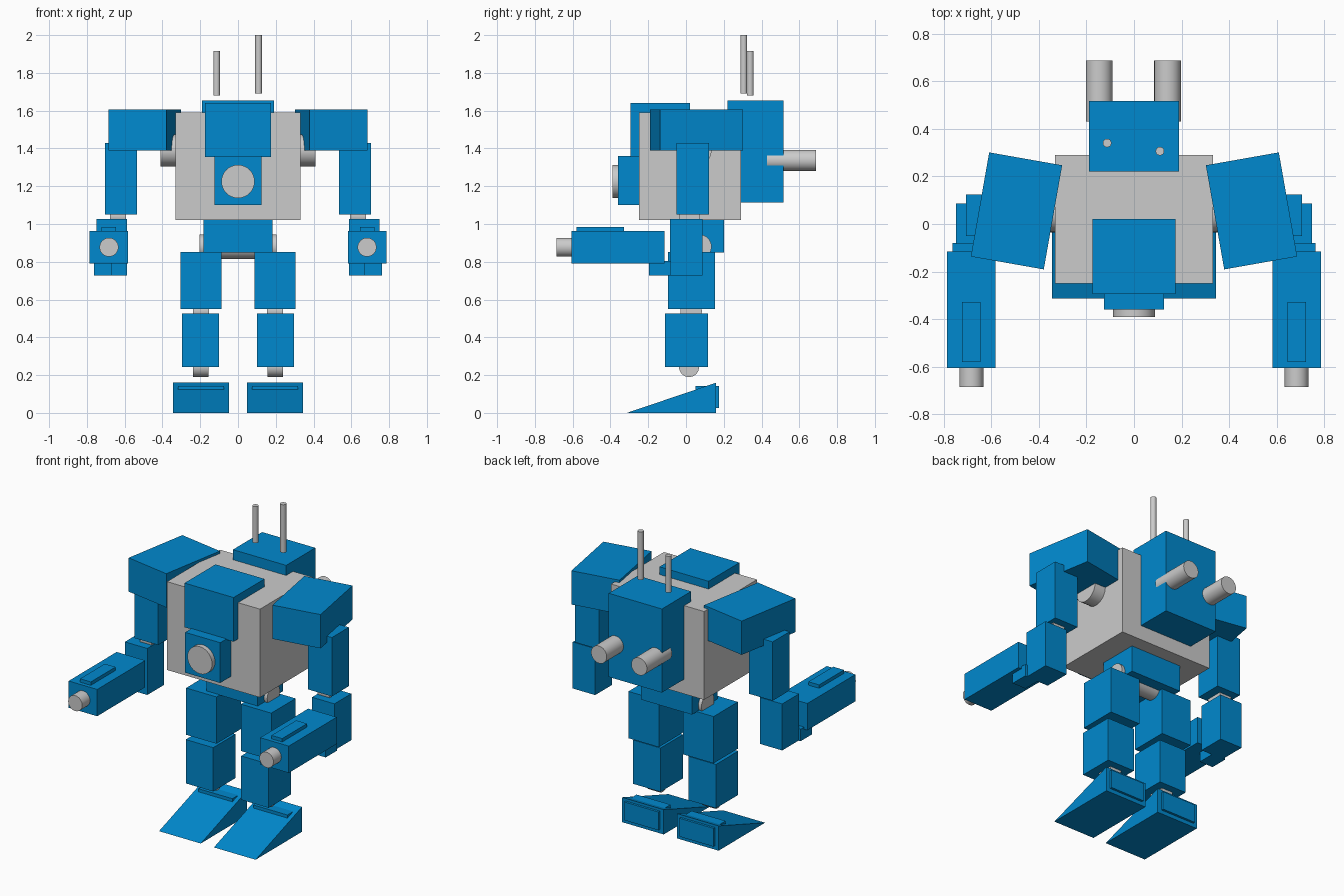
import bpy, bmesh
from math import radians
from mathutils import Matrix, Vector

if "Cube" in bpy.data.objects:
    bpy.data.objects.remove(bpy.data.objects["Cube"])

blue = bpy.data.materials.new("blue_paint")
blue.diffuse_color = (0.0, 0.25, 0.62, 1)
blue.use_nodes = True
blue.node_tree.nodes["Principled BSDF"].inputs["Base Color"].default_value = blue.diffuse_color


def finish(name, bm, mat=None):
    bmesh.ops.recalc_face_normals(bm, faces=bm.faces)
    mesh = bpy.data.meshes.new(name)
    bm.to_mesh(mesh)
    bm.free()
    ob = bpy.data.objects.new(name, mesh)
    bpy.context.collection.objects.link(ob)
    if mat:
        mesh.materials.append(mat)
    return ob


def box(name, x, y, z, mat=blue, turn=0):
    """Box from (min, max) ranges, turned about its own vertical axis."""
    lo, hi = Vector((x[0], y[0], z[0])), Vector((x[1], y[1], z[1]))
    bm = bmesh.new()
    bmesh.ops.create_cube(bm, size=1, matrix=Matrix.Diagonal((*(hi - lo), 1)))
    ob = finish(name, bm, mat)
    ob.location = (lo + hi) / 2
    ob.rotation_euler.z = radians(turn)
    return ob


def rod(name, a, b, r, sides=32):
    """Grey cylinder between two points."""
    a, b = Vector(a), Vector(b)
    bm = bmesh.new()
    bmesh.ops.create_cone(bm, cap_ends=True, segments=sides, radius1=r, radius2=r, depth=(b - a).length)
    ob = finish(name, bm)
    ob.location = (a + b) / 2
    ob.rotation_euler = (b - a).to_track_quat('Z', 'Y').to_euler()
    bpy.ops.object.select_all(action='DESELECT')
    ob.select_set(True)
    bpy.context.view_layer.objects.active = ob
    bpy.ops.object.shade_smooth_by_angle()
    return ob


def wedge(name, x, profile):
    """Side profile (y, z) extruded across x."""
    bm = bmesh.new()
    face = bm.faces.new([bm.verts.new((x[0], y, z)) for y, z in profile])
    ext = bmesh.ops.extrude_face_region(bm, geom=[face], use_keep_orig=True)
    verts = [v for v in ext["geom"] if isinstance(v, bmesh.types.BMVert)]
    bmesh.ops.translate(bm, verts=verts, vec=(x[1] - x[0], 0, 0))
    return finish(name, bm, blue)


# Body, head and chest lamp
box("torso", (-.332, .332), (-.25, .29), (1.02, 1.59), None)
box("head", (-.175, .175), (-.295, .02), (1.355, 1.64))
box("chest_plate", (-.125, .125), (-.36, -.24), (1.10, 1.36))
rod("chest_lamp", (0, -.39, 1.225), (0, -.35, 1.225), .088)
box("pelvis", (-.183, .183), (-.06, .20), (.85, 1.022))
rod("hip_axle", (-.205, .07, .88), (.205, .07, .88), .065)

# Backpack with exhausts and antennas
box("backpack", (-.19, .19), (.22, .517), (1.115, 1.655))
for side, x in (("left", -.146), ("right", .141)):
    rod("exhaust_" + side, (x, .43, 1.337), (x, .687, 1.337), .056)
rod("antenna_short", (-.113, .34, 1.68), (-.113, .34, 1.915), .018, 24)
rod("antenna_long", (.109, .306, 1.69), (.109, .306, 2.0), .018, 24)

for side, s in (("left", -1), ("right", 1)):
    def span(a, b):
        return tuple(sorted((s * a, s * b)))

    def part(name, x, y, z, turn=0):
        return box(f"{name}_{side}", span(*x), y, z, blue, s * turn)

    def axle(name, x, y, z, r):
        return rod(f"{name}_{side}", (s * x[0], y, z), (s * x[1], y, z), r)

    # Arm
    axle("shoulder_axle", (.30, .41), .05, 1.39, .085)
    part("shoulder_pad", (.338, .649), (-.167, .277), (1.388, 1.606), 10)
    part("upper_arm", (.535, .705), (-.05, .123), (1.05, 1.43))
    axle("elbow", (.593, .677), .02, 1.04, .055)
    part("forearm", (.588, .748), (-.085, .087), (.727, 1.027))

    # Forearm gun
    part("gun_bracket", (.666, .763), (-.195, -.08), (.727, .805))
    part("gun_body", (.582, .786), (-.605, -.115), (.79, .963))
    part("gun_sight", (.645, .722), (-.58, -.327), (.95, .985))
    rod("gun_muzzle_" + side, (s * .683, -.685, .877), (s * .683, -.59, .877), .05)

    # Leg
    part("thigh", (.087, .304), (-.095, .153), (.55, .852))
    axle("knee", (.153, .238), .027, .538, .057)
    part("shin", (.10, .296), (-.11, .117), (.244, .527))
    axle("ankle", (.155, .237), .016, .243, .053)
    wedge("foot_" + side, span(.047, .345), [(-.313, 0), (.16, 0), (.16, .16)])
    part("heel", (.075, .318), (.05, .175), (.025, .143))
